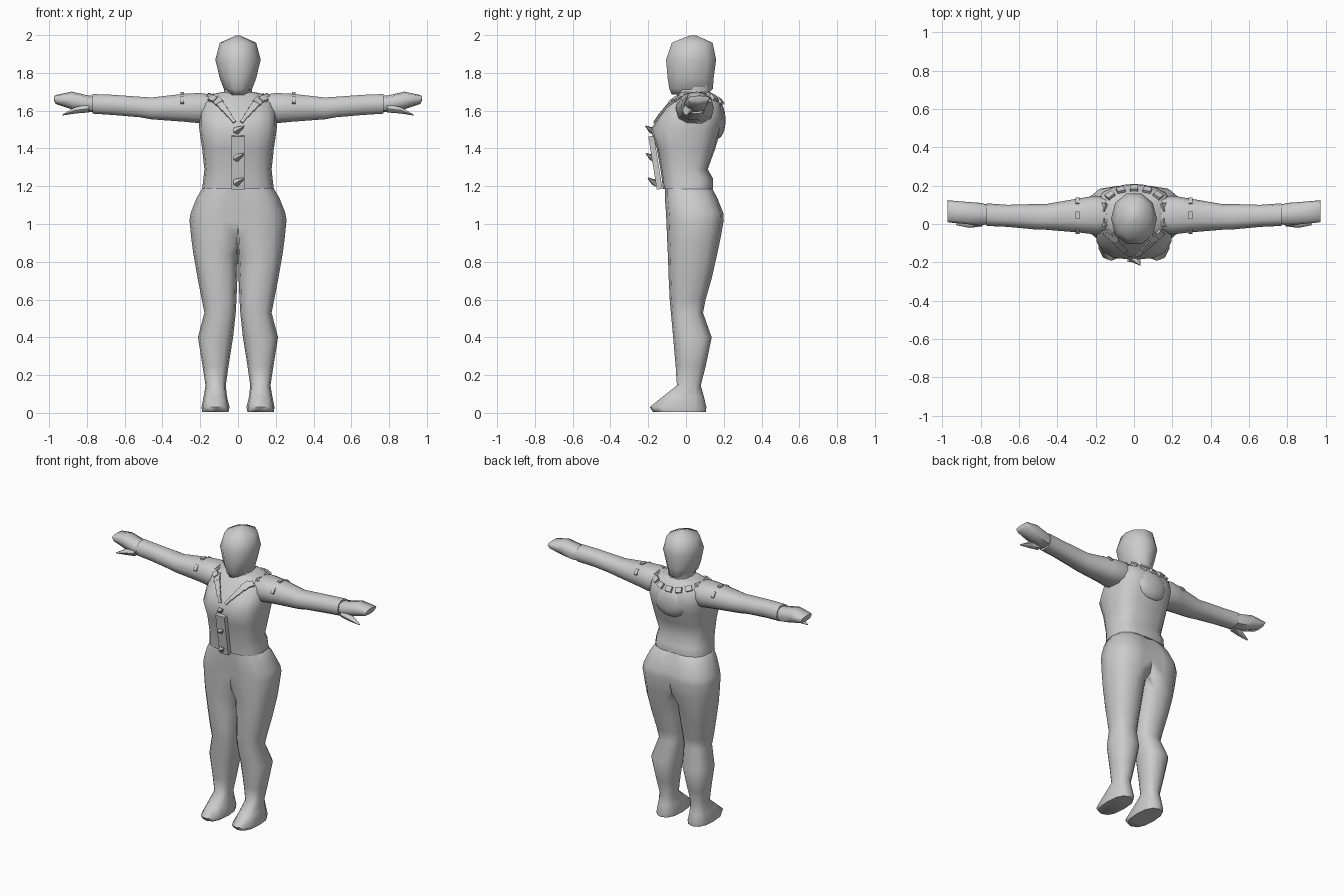
import bpy, bmesh, math
from mathutils import Vector, Matrix

grey = bpy.data.materials.new("plain grey")
grey.diffuse_color = (0.6, 0.6, 0.6, 1)


def finish(name, bm, angle=60, mirror=False, smooth=True):
    bmesh.ops.recalc_face_normals(bm, faces=bm.faces)
    me = bpy.data.meshes.new(name)
    bm.to_mesh(me)
    bm.free()
    me.materials.append(grey)
    ob = bpy.data.objects.new(name, me)
    bpy.context.collection.objects.link(ob)
    bpy.ops.object.select_all(action='DESELECT')
    ob.select_set(True)
    bpy.context.view_layer.objects.active = ob
    if smooth:
        bpy.ops.object.shade_smooth_by_angle(angle=math.radians(angle))
    if mirror:
        m = ob.modifiers.new("Mirror", 'MIRROR')
        m.merge_threshold = 0.0005
    return ob


def spow(v, e):
    return math.copysign(abs(v) ** e, v)


def loft(sections, axis='z', n=12, p=2.5, clamp=False):
    """Sections are (position, a0, a1, b0, b1): x and y for axis z, y and z for axis x."""
    bm = bmesh.new()
    rings = []
    for t, a0, a1, b0, b1 in sections:
        ring = []
        for i in range(n):
            w = 2 * math.pi * i / n
            a = (a0 + a1) / 2 + (a1 - a0) / 2 * spow(math.cos(w), 2 / p)
            b = (b0 + b1) / 2 + (b1 - b0) / 2 * spow(math.sin(w), 2 / p)
            if clamp:
                a = max(a, 0)
            ring.append(bm.verts.new((a, b, t) if axis == 'z' else (t, a, b)))
        rings.append(ring)
    for r, s in zip(rings, rings[1:]):
        for i in range(n):
            j = (i + 1) % n
            bm.faces.new((r[i], r[j], s[j], s[i]))
    bm.faces.new(rings[0])
    bm.faces.new(rings[-1])
    bmesh.ops.recalc_face_normals(bm, faces=bm.faces)
    if clamp:  # open the inner wall so both halves join
        wall = [f for f in bm.faces if all(v.co.x < 1e-4 for v in f.verts)]
        bmesh.ops.delete(bm, geom=wall, context='FACES')
    return bm


def block(bm, centre, normal, along, size):
    """Box with its length on 'along' and its thickness on 'normal'."""
    z = Vector(normal).normalized()
    x = Vector(along)
    x = (x - z * x.dot(z)).normalized()
    rot = Matrix((x, z.cross(x), z)).transposed().to_4x4()
    bmesh.ops.create_cube(bm, size=1, matrix=Matrix.Translation(centre) @ rot
                          @ Matrix.Diagonal((*size, 1)))


# trousers and shoes: one half from sole to waist, mirrored
finish("trousers_and_shoes", loft([
    (0.005, 0.050, 0.190, -0.175, 0.105),
    (0.030, 0.045, 0.193, -0.192, 0.108),
    (0.085, 0.058, 0.182, -0.125, 0.095),
    (0.145, 0.065, 0.172, -0.048, 0.078),
    (0.25, 0.050, 0.188, -0.055, 0.105),
    (0.40, 0.026, 0.212, -0.068, 0.136),
    (0.53, 0.012, 0.178, -0.080, 0.090),
    (0.60, 0.008, 0.192, -0.086, 0.104),
    (0.72, 0.003, 0.215, -0.092, 0.138),
    (0.84, -0.004, 0.236, -0.096, 0.165),
    (0.92, -0.06, 0.247, -0.100, 0.182),
    (1.02, -0.10, 0.257, -0.104, 0.200),
    (1.06, -0.10, 0.250, -0.106, 0.197),
    (1.14, -0.10, 0.218, -0.112, 0.165),
    (1.22, -0.10, 0.170, -0.110, 0.120)], clamp=True), mirror=True)

# jacket body
torso = finish("jacket_body", loft([
    (1.185, -0.190, 0.190, -0.122, 0.143),
    (1.24, -0.183, 0.183, -0.128, 0.143),
    (1.29, -0.178, 0.178, -0.135, 0.115),
    (1.40, -0.190, 0.190, -0.155, 0.155),
    (1.50, -0.205, 0.205, -0.187, 0.185),
    (1.57, -0.207, 0.207, -0.145, 0.203),
    (1.64, -0.195, 0.195, -0.090, 0.185),
    (1.685, -0.145, 0.145, -0.045, 0.150),
    (1.70, -0.080, 0.080, -0.025, 0.125)], n=16, p=2.9))

# neck and head
finish("neck", loft([(1.66, -0.075, 0.075, -0.05, 0.125),
                     (1.75, -0.075, 0.075, -0.05, 0.14)], n=10))
finish("head", loft([
    (1.685, -0.040, 0.040, -0.080, 0.110),
    (1.715, -0.075, 0.075, -0.094, 0.148),
    (1.77, -0.096, 0.096, -0.103, 0.152),
    (1.87, -0.120, 0.120, -0.112, 0.166),
    (1.96, -0.096, 0.096, -0.080, 0.146),
    (1.998, -0.010, 0.010, 0.020, 0.055)], n=10, p=2.1))

# sleeves with a slightly open cuff
finish("sleeve", loft([
    (0.12, -0.035, 0.135, 1.55, 1.685),
    (0.20, -0.055, 0.148, 1.53, 1.697),
    (0.28, -0.045, 0.135, 1.538, 1.693),
    (0.46, -0.030, 0.104, 1.552, 1.672),
    (0.52, -0.028, 0.104, 1.563, 1.676),
    (0.66, -0.015, 0.100, 1.575, 1.686),
    (0.77, -0.010, 0.108, 1.582, 1.690)], axis='x', n=10), mirror=True)

# hands: a mitten with a pointed thumb
finish("hand", loft([
    (0.74, 0.005, 0.095, 1.595, 1.675),
    (0.80, -0.008, 0.110, 1.592, 1.682),
    (0.88, 0.000, 0.116, 1.607, 1.701),
    (0.965, 0.008, 0.123, 1.635, 1.683),
    (0.974, 0.012, 0.125, 1.655, 1.677)], axis='x', n=8, p=3), mirror=True)
finish("thumb", loft([
    (0.79, -0.012, 0.045, 1.588, 1.635),
    (0.86, -0.020, 0.030, 1.583, 1.622),
    (0.93, -0.006, 0.006, 1.574, 1.580)], axis='x', n=6), mirror=True)

# square studs around the yoke, seated on the jacket
bm = bmesh.new()
for i in range(-5, 6):
    a = math.radians(i * 25)
    probe = Vector((0.17 * math.sin(a), 0.04 + 0.19 * math.cos(a), 1.68))
    ok, loc, nor, _ = torso.closest_point_on_mesh(probe)
    block(bm, loc + nor * 0.006, nor, (math.cos(a), -math.sin(a), 0), (0.042, 0.036, 0.018))
finish("collar_studs", bm, smooth=False)

# lapels: paired strips running down to the closing point
bm = bmesh.new()
for side in (-1, 1):
    top, low = Vector((side * 0.125, -0.06, 1.675)), Vector((side * 0.02, -0.165, 1.54))
    for k in range(4):
        ok, loc, nor, _ = torso.closest_point_on_mesh(top.lerp(low, (k + 0.5) / 4))
        block(bm, loc + nor * 0.003, nor, low - top, (0.055, 0.045 - 0.009 * k, 0.012))
finish("lapels", bm, smooth=False)

# front closing strip
bm = bmesh.new()
block(bm, (0, -0.162, 1.325), (0, -1, -0.16), (0, -0.16, 1), (0.285, 0.068, 0.03))
finish("front_strip", bm, smooth=False)

# toggles: slim leaning spikes down the front
bm = bmesh.new()
for y, z in ((-0.182, 1.23), (-0.192, 1.36), (-0.195, 1.505)):
    m = (Matrix.Translation((0.01, y, z)) @ Matrix.Rotation(math.radians(60), 4, 'Y')
         @ Matrix.Rotation(math.radians(35), 4, 'X'))
    bmesh.ops.create_cone(bm, cap_ends=True, segments=4, radius1=0.022, radius2=0.004,
                          depth=0.065, matrix=m)
finish("toggles", bm, smooth=False)

# small shoulder patches
bm = bmesh.new()
for y, z in ((-0.035, 1.655), (0.045, 1.692), (0.120, 1.660)):
    block(bm, (0.295, y, z), (0, (y - 0.045) * 2, 0.14), (0, 1, 0), (0.04, 0.02, 0.012))
finish("shoulder_patches", bm, mirror=True, smooth=False)

# rounded drape on the upper back
bm = bmesh.new()
bmesh.ops.create_uvsphere(bm, u_segments=12, v_segments=8, radius=1,
                          matrix=Matrix.Translation((0, 0.165, 1.55))
                          @ Matrix.Diagonal((0.12, 0.045, 0.10, 1)))
finish("back_drape", bm)
